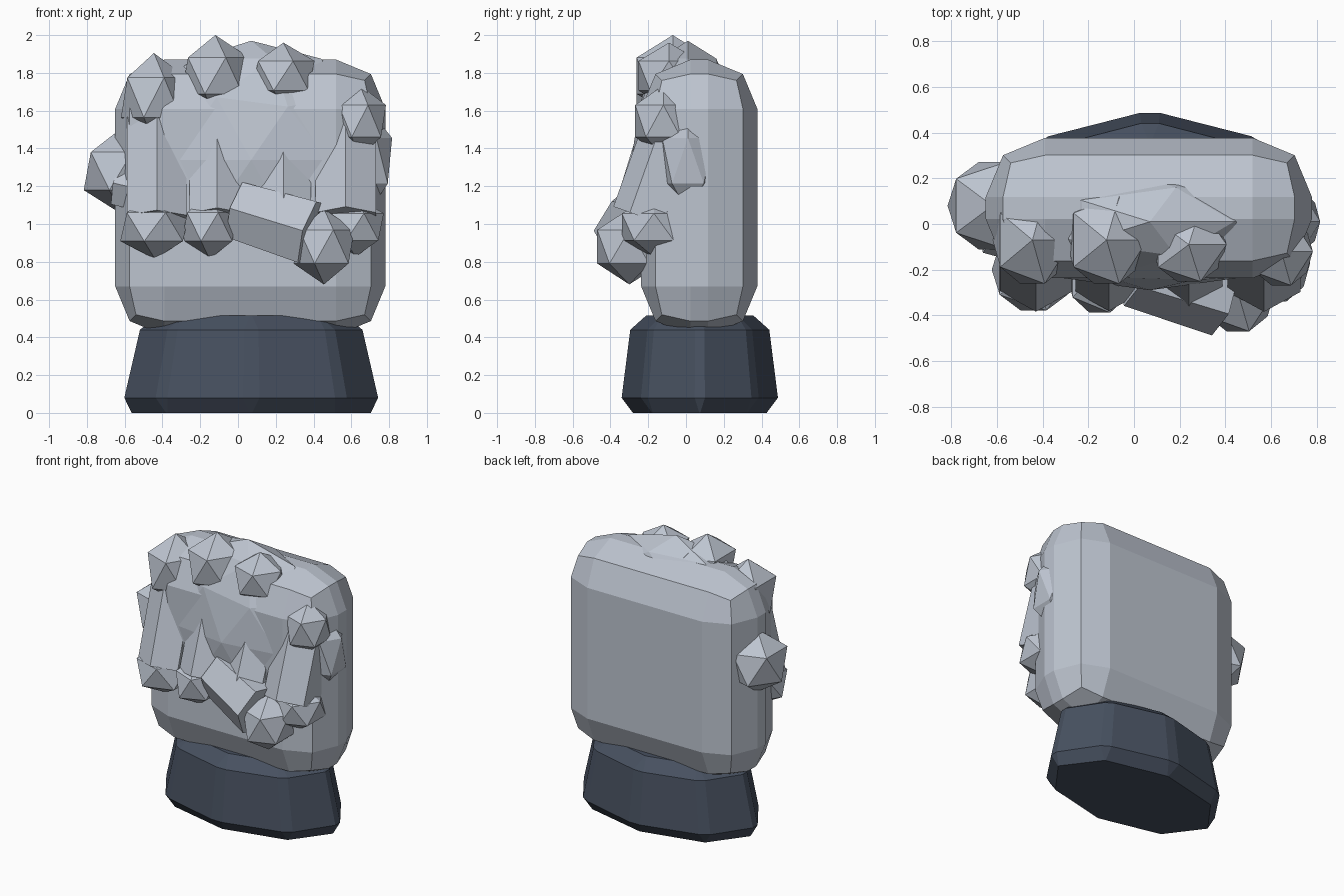
import bpy, bmesh, math
from mathutils import Vector

if "Cube" in bpy.data.objects:
    bpy.data.objects.remove(bpy.data.objects["Cube"])


def material(name, rgb):
    m = bpy.data.materials.new(name)
    m.diffuse_color = (*rgb, 1)
    m.use_nodes = True
    m.node_tree.nodes["Principled BSDF"].inputs["Base Color"].default_value = m.diffuse_color
    return m


STONE = material("pale stone", (0.51, 0.555, 0.63))
SLATE = material("dark slate", (0.062, 0.08, 0.115))


def finish(name, bm, mat):
    bmesh.ops.recalc_face_normals(bm, faces=bm.faces)
    me = bpy.data.meshes.new(name)
    bm.to_mesh(me)
    bm.free()
    me.materials.append(mat)
    ob = bpy.data.objects.new(name, me)
    bpy.context.collection.objects.link(ob)
    return ob


def ball(name, centre, radii, detail=1):
    """Faceted knuckle stone"""
    bm = bmesh.new()
    bmesh.ops.create_icosphere(bm, subdivisions=detail, radius=1)
    bmesh.ops.scale(bm, vec=radii, verts=bm.verts)
    bmesh.ops.translate(bm, vec=centre, verts=bm.verts)
    return finish(name, bm, STONE)


def segment(name, start, end, r0, r1, sides=6):
    """Tapered prism between two points, one edge facing the front"""
    a, b = Vector(start), Vector(end)
    axis = (b - a).normalized()
    front = Vector((0, -1, 0))
    u = (front - axis * front.dot(axis)).normalized()
    v = axis.cross(u)
    bm = bmesh.new()
    rings = []
    for p, r in ((a, r0), (b, r1)):
        rings.append([bm.verts.new(p + r * (u * math.cos(t) + v * math.sin(t)))
                      for t in (2 * math.pi * i / sides for i in range(sides))])
    for i in range(sides):
        j = (i + 1) % sides
        bm.faces.new((rings[0][i], rings[0][j], rings[1][j], rings[1][i]))
    for ring in rings:
        bm.faces.new(ring)
    return finish(name, bm, STONE)


# Octagonal plinth with clipped upright corners: (z, x radius, y radius, clip)
bm = bmesh.new()
rings = []
for z, rx, ry, clip in ((0, 0.635, 0.355, 0.01), (0.08, 0.69, 0.425, 0.09),
                        (0.44, 0.605, 0.378, 0.09), (0.515, 0.50, 0.285, 0.01)):
    corners = [Vector((0.07 + rx * math.cos(i * math.pi / 4),
                       0.073 + ry * math.sin(i * math.pi / 4), z))
               for i in range(8)]
    ring = []
    for i in range(8):
        for k in (i - 1, (i + 1) % 8):
            ring.append(bm.verts.new(corners[i].lerp(corners[k], clip)))
    rings.append(ring)
for lo, hi in zip(rings, rings[1:]):
    for i in range(16):
        j = (i + 1) % 16
        bm.faces.new((lo[i], lo[j], hi[j], hi[i]))
bm.faces.new(rings[0])
bm.faces.new(rings[-1])
finish("plinth", bm, SLATE)

# Back of the hand: block with broad chamfered corners
bm = bmesh.new()
bmesh.ops.create_cube(bm, size=1)
bmesh.ops.scale(bm, vec=(1.43, 0.615, 1.46), verts=bm.verts)
bmesh.ops.translate(bm, vec=(0.065, 0.07, 1.14), verts=bm.verts)
bmesh.ops.bevel(bm, geom=bm.edges[:], offset=0.26, segments=2,
                profile=0.5, affect='EDGES')
finish("hand_block", bm, STONE)

# Swelling of the palm that also crowns the block
ball("palm_mound", (0.07, 0.01, 1.34), (0.70, 0.30, 0.63), 2)

# Upper knuckles
for i, (c, r) in enumerate((
        ((-0.445, -0.07, 1.67), (0.195, 0.225, 0.235)),
        ((-0.12, -0.07, 1.785), (0.20, 0.225, 0.215)),
        ((0.24, -0.09, 1.785), (0.185, 0.19, 0.175)),
        ((0.645, -0.12, 1.545), (0.155, 0.175, 0.19)))):
    ball(f"upper_knuckle_{i + 1}", c, r)

# Bent fingers: (x, top z, bottom y, bottom z, radius)
for i, (x, zt, yb, zb, r) in enumerate((
        (-0.43, 1.54, -0.21, 1.02, 0.182),
        (-0.11, 1.52, -0.22, 1.03, 0.17),
        (0.24, 1.46, -0.22, 1.03, 0.17),
        (0.57, 1.48, -0.21, 1.03, 0.185))):
    segment(f"finger_{i + 1}", (x, -0.05, zt), (x, yb, zb), r, r)

# Fingertips
for i, (c, r) in enumerate((
        ((-0.44, -0.20, 0.985), (0.205, 0.21, 0.17)),
        ((-0.15, -0.21, 0.985), (0.165, 0.21, 0.17)),
        ((0.22, -0.20, 0.985), (0.16, 0.18, 0.16)),
        ((0.62, -0.17, 0.985), (0.17, 0.20, 0.16)))):
    ball(f"fingertip_{i + 1}", c, r)

# Thumb laid across the fingers, with its root and tip
segment("thumb_root", (-0.63, 0.0, 1.21), (-0.30, -0.09, 1.13), 0.13, 0.13)
segment("thumb", (0.0, -0.19, 1.07), (0.39, -0.30, 0.95), 0.175, 0.195)
ball("thumb_tip", (0.455, -0.30, 0.88), (0.18, 0.20, 0.20))

# Side knuckles
ball("thumb_base", (-0.62, 0.08, 1.28), (0.22, 0.225, 0.225))
ball("side_knuckle", (0.695, 0.01, 1.335), (0.135, 0.16, 0.27))
